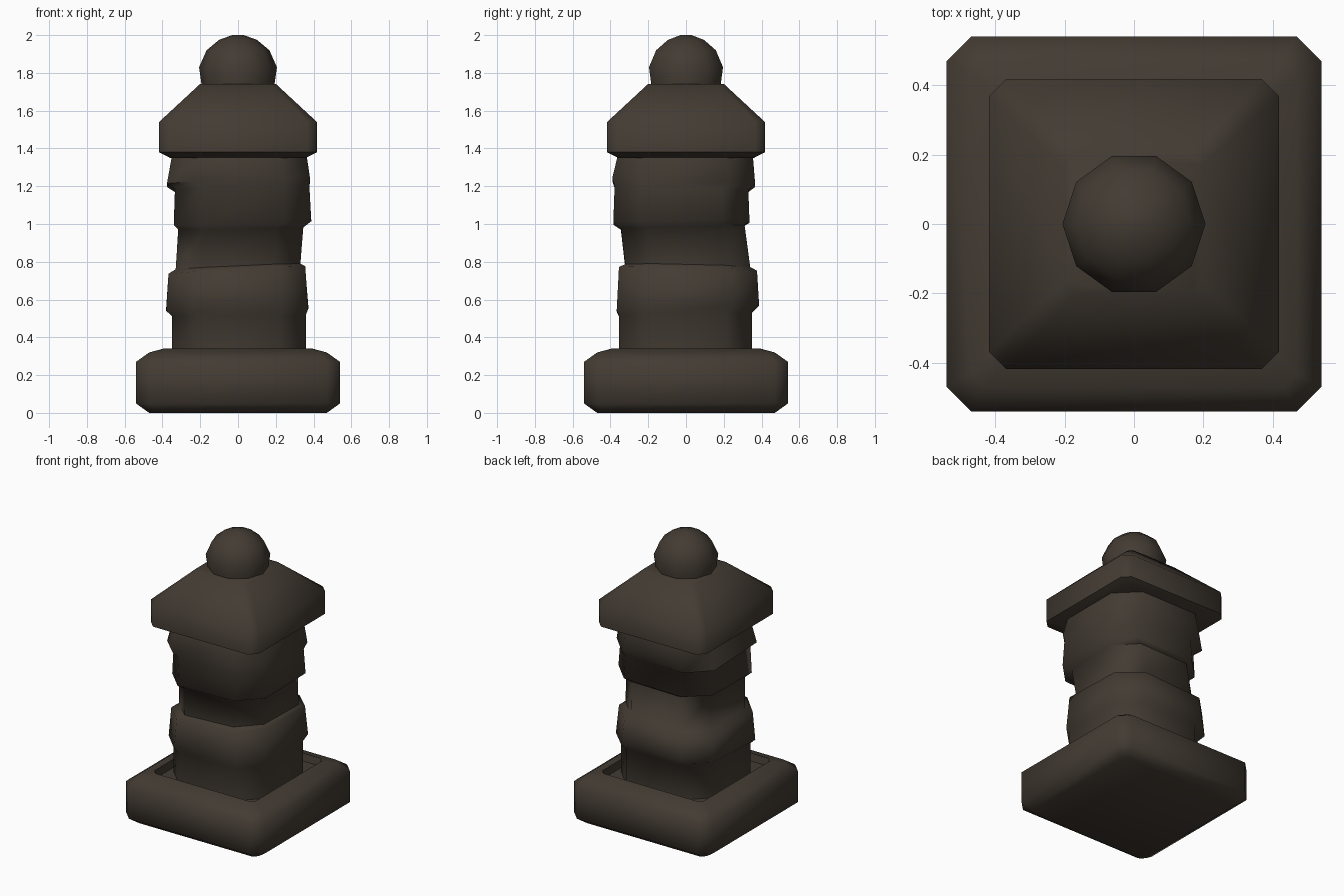
import bpy
import math

if "Cube" in bpy.data.objects:
    bpy.data.objects.remove(bpy.data.objects["Cube"])

stone = bpy.data.materials.new("dark brown stone")
stone.diffuse_color = (0.056, 0.044, 0.033, 1.0)
stone.use_nodes = True
stone.node_tree.nodes["Principled BSDF"].inputs["Base Color"].default_value = stone.diffuse_color


def make_object(name, rings, angle):
    """Skin a stack of equal-length point rings and cap both ends."""
    n = len(rings[0])
    verts = [p for ring in rings for p in ring]
    faces = [tuple(reversed(range(n)))]
    for k in range(len(rings) - 1):
        for i in range(n):
            j = (i + 1) % n
            faces.append((k * n + i, k * n + j, (k + 1) * n + j, (k + 1) * n + i))
    faces.append(tuple(range((len(rings) - 1) * n, len(rings) * n)))
    mesh = bpy.data.meshes.new(name)
    mesh.from_pydata(verts, [], faces)
    mesh.validate()
    mesh.shade_smooth()
    mesh.set_sharp_from_angle(angle=math.radians(angle))
    mesh.materials.append(stone)
    ob = bpy.data.objects.new(name, mesh)
    bpy.context.collection.objects.link(ob)
    return ob


def cut_square(x0, x1, y0, y1, c):
    """Rectangle with cut corners, counter-clockwise."""
    return [(x0 + c, y0), (x1 - c, y0), (x1, y0 + c), (x1, y1 - c),
            (x1 - c, y1), (x0 + c, y1), (x0, y1 - c), (x0, y0 + c)]


def square_stack(name, profile, angle):
    rings = [[(x, y, z) for x, y in cut_square(-h, h, -h, h, c)] for h, z, c in profile]
    return make_object(name, rings, angle)


# Base slab with rounded edges and a shallow socket: half width, height, corner cut
square_stack("base", [
    (0.47, 0.0, 0.03), (0.54, 0.05, 0.07), (0.54, 0.27, 0.07),
    (0.47, 0.32, 0.04), (0.395, 0.34, 0.03), (0.385, 0.29, 0.03)], 60)

# Uneven worn column: left, right, front, back extents and the height of each side
column = [
    (-.350, .360, -.355, .350, 0.28, 0.28, 0.28, 0.28),
    (-.350, .360, -.355, .350, 0.52, 0.53, 0.51, 0.53),
    (-.380, .372, -.367, .387, 0.55, 0.56, 0.54, 0.57),
    (-.368, .356, -.355, .376, 0.73, 0.77, 0.76, 0.74),
    (-.330, .330, -.322, .340, 0.76, 0.79, 0.775, 0.76),
    (-.316, .346, -.345, .310, 0.98, 0.99, 0.97, 0.99),
    (-.340, .388, -.385, .336, 1.00, 1.02, 1.00, 1.01),
    (-.334, .378, -.378, .330, 1.18, 1.20, 1.19, 1.17),
    (-.376, .381, -.390, .366, 1.21, 1.24, 1.23, 1.20),
    (-.350, .364, -.362, .354, 1.36, 1.36, 1.36, 1.36),
]
rings = []
for x0, x1, y0, y1, zl, zr, zf, zb in column:
    ring = []
    for x, y in cut_square(x0, x1, y0, y1, 0.14):
        tx = (x - x0) / (x1 - x0) - 0.5
        ty = (y - y0) / (y1 - y0) - 0.5
        z = (zl + zr + zf + zb) / 4 + tx * (zr - zl) + ty * (zb - zf)
        ring.append((x, y, z))
    rings.append(ring)
make_object("column", rings, 60)

# Sloping cap
square_stack("cap", [
    (0.36, 1.35, 0.04), (0.418, 1.38, 0.05), (0.418, 1.54, 0.05), (0.20, 1.742, 0.03)], 60)

# Ten-sided ball finial
ball = [(0.192, 1.73), (0.206, 1.83), (0.166, 1.92), (0.10, 1.975), (0.03, 2.0)]
make_object("ball_finial", [
    [(r * math.cos(i * math.tau / 10), r * math.sin(i * math.tau / 10), z) for i in range(10)]
    for r, z in ball], 60)
